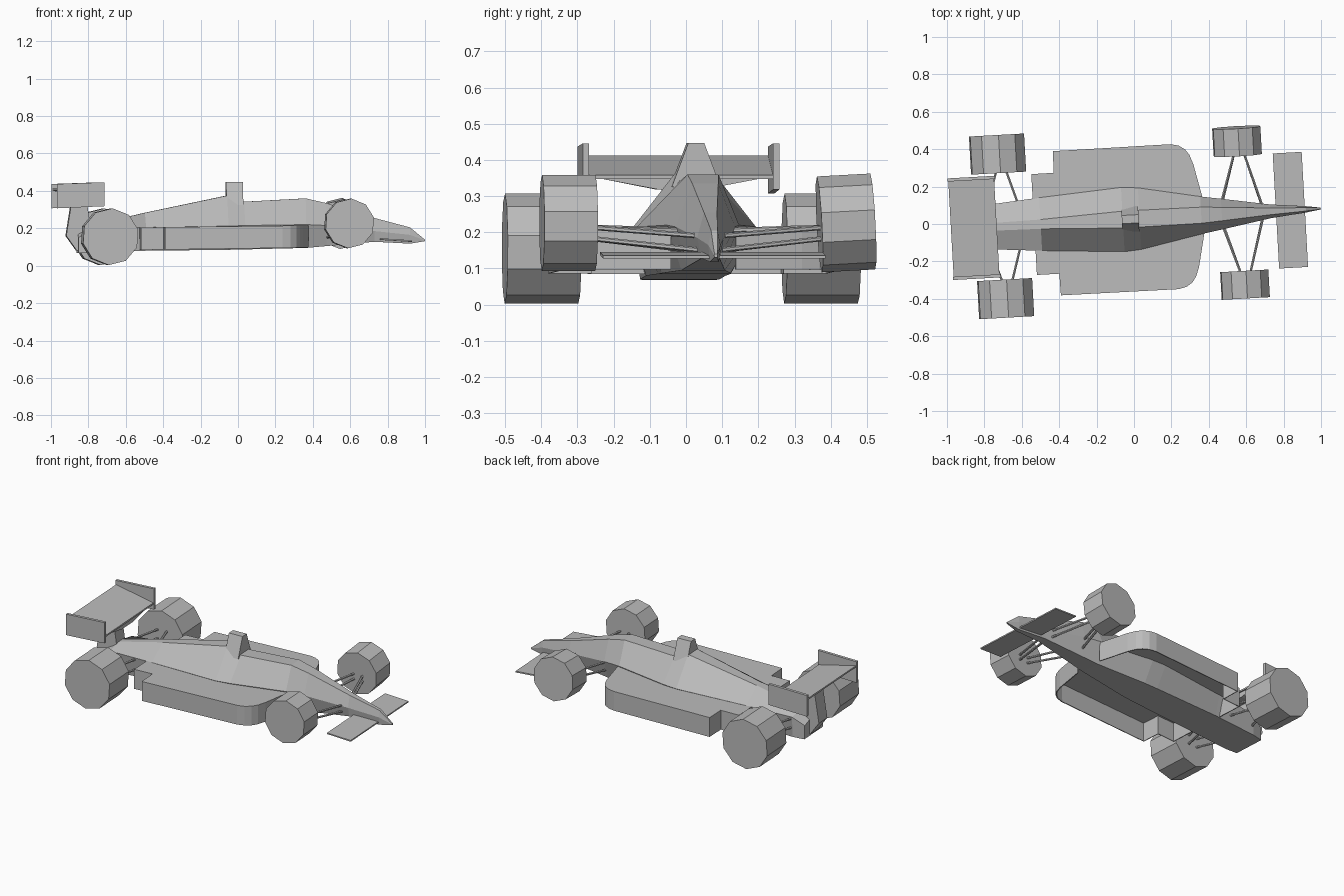
import bpy, bmesh, math
from mathutils import Matrix, Vector

cube = bpy.data.objects.get("Cube")
if cube:
    bpy.data.objects.remove(cube, do_unlink=True)

# One plain grey
GREY = (0.5, 0.5, 0.5, 1)
mat = bpy.data.materials.new("plain_grey")
mat.use_nodes = True
mat.diffuse_color = GREY
bsdf = next(n for n in mat.node_tree.nodes if n.type == 'BSDF_PRINCIPLED')
bsdf.inputs["Base Color"].default_value = GREY
bsdf.inputs["Roughness"].default_value = 0.8

# The car runs along +x, turned slightly about z
PLACE = Matrix.Translation((0, 0.027, 0)) @ Matrix.Rotation(math.radians(3.2), 4, 'Z')


def finish(name, bm):
    bmesh.ops.recalc_face_normals(bm, faces=bm.faces)
    mesh = bpy.data.meshes.new(name)
    bm.to_mesh(mesh)
    bm.free()
    mesh.materials.append(mat)
    ob = bpy.data.objects.new(name, mesh)
    ob.matrix_world = PLACE
    bpy.context.scene.collection.objects.link(ob)
    return ob


def loft(name, rings):
    """Skin a list of matching point rings and cap both ends."""
    bm = bmesh.new()
    vs = [[bm.verts.new(p) for p in ring] for ring in rings]
    n = len(vs[0])
    for a, b in zip(vs, vs[1:]):
        for i in range(n):
            j = (i + 1) % n
            bm.faces.new((a[i], a[j], b[j], b[i]))
    bm.faces.new(vs[0])
    bm.faces.new(vs[-1])
    return finish(name, bm)


def side_prism(name, profile, y0, y1):
    """Extrude an x-z profile between two y positions."""
    return loft(name, [[(x, y, z) for x, z in profile] for y in (y0, y1)])


def cylinder(name, a, b, radius, sides, spin=0):
    a, b = Vector(a), Vector(b)
    axis = b - a
    turn = axis.to_track_quat('Z', 'Y').to_matrix().to_4x4()
    bm = bmesh.new()
    bmesh.ops.create_cone(bm, cap_ends=True, segments=sides, radius1=radius, radius2=radius,
                          depth=axis.length,
                          matrix=Matrix.Translation((a + b) / 2) @ turn
                          @ Matrix.Rotation(spin, 4, 'Z'))
    return finish(name, bm)


# Body: x, then height and half-width of the ridge, the waist and the belly
SECTIONS = [
    (-0.86, 0.175, 0.02, 0.15, 0.095, 0.068, 0.10),
    (-0.79, 0.215, 0.02, 0.195, 0.118, 0.07, 0.11),
    (-0.50, 0.283, 0.025, 0.205, 0.142, 0.08, 0.11),
    (-0.06, 0.375, 0.045, 0.212, 0.172, 0.085, 0.10),
    (0.03, 0.342, 0.045, 0.215, 0.165, 0.087, 0.095),
    (0.36, 0.36, 0.043, 0.22, 0.10, 0.095, 0.06),
    (0.47, 0.335, 0.036, 0.215, 0.082, 0.105, 0.05),
    (0.73, 0.255, 0.018, 0.185, 0.037, 0.128, 0.025),
    (0.92, 0.205, 0.009, 0.165, 0.017, 0.118, 0.012),
    (1.00, 0.140, 0.004, 0.136, 0.005, 0.131, 0.004),
]
loft("body", [[(x, -wt, zt), (x, wt, zt), (x, wm, zm), (x, wb, zb), (x, -wb, zb), (x, -wm, zm)]
              for x, zt, wt, zm, wm, zb, wb in SECTIONS])

# Air intake above the driver's seat
loft("air_intake", [[(x, -0.068, 0.325), (x, 0.068, 0.325), (x, 0.022, 0.447), (x, -0.022, 0.447)]
                    for x in (-0.065, 0.025)])

# Side pods: a top plate with a skirt, open underneath
POD = [(-0.535, 0.08), (-0.535, 0.27), (-0.415, 0.27), (-0.413, 0.386), (0.217, 0.388),
       (0.26, 0.378), (0.293, 0.356), (0.315, 0.325), (0.333, 0.275), (0.373, 0.09)]
for side, label in ((1, "left"), (-1, "right")):
    bm = bmesh.new()
    top = [bm.verts.new((x, side * y, 0.211 + 0.012 * x)) for x, y in POD]
    low = [bm.verts.new((x, side * y, 0.092 + 0.014 * x)) for x, y in POD]
    bm.faces.new(top)
    for i in range(len(POD) - 1):
        bm.faces.new((top[i], top[i + 1], low[i + 1], low[i]))
    pod = finish("side_pod_" + label, bm)
    solid = pod.modifiers.new("thickness", 'SOLIDIFY')
    solid.thickness = 0.006
    solid.offset = -1

# Wheels: ten flat sides each
for side, label in ((1, "left"), (-1, "right")):
    for end, x, y, z, r, half in (("front", 0.573, 0.384, 0.226, 0.133, 0.074),
                                  ("rear", -0.709, 0.387, 0.155, 0.152, 0.102)):
        camber = 0.004 if (end, side) == ("front", 1) else 0
        cylinder(f"{end}_wheel_{label}", (x, side * y - half, z - camber),
                 (x, side * y + half, z + camber), r, 10, math.radians(4))

    # Suspension arms in two levels
    ARMS = [((0.56, 0.34), (0.47, 0.06), 0.215, 0.205), ((0.60, 0.34), (0.69, 0.03), 0.215, 0.19),
            ((0.56, 0.34), (0.47, 0.04), 0.185, 0.15), ((0.60, 0.34), (0.69, 0.02), 0.185, 0.15),
            ((-0.67, 0.30), (-0.61, 0.10), 0.185, 0.19), ((-0.67, 0.30), (-0.61, 0.10), 0.13, 0.125),
            ((-0.72, 0.30), (-0.79, 0.08), 0.185, 0.18), ((-0.72, 0.30), (-0.79, 0.08), 0.13, 0.125)]
    for i, (outer, inner, zo, zi) in enumerate(ARMS):
        cylinder(f"suspension_arm_{label}_{i + 1}", (outer[0], side * outer[1], zo),
                 (inner[0], side * inner[1], zi), 0.007, 6)

    # Rear wing end plates
    side_prism("rear_wing_end_plate_" + label,
               [(-0.984, 0.307), (-0.73, 0.318), (-0.73, 0.446), (-0.984, 0.437)],
               side * 0.255, side * 0.272)

# Wings
side_prism("front_wing", [(0.76, 0.138), (0.76, 0.146), (0.915, 0.136), (0.915, 0.128)],
           -0.308, 0.308)
side_prism("rear_wing", [(-0.98, 0.402), (-0.98, 0.412), (-0.735, 0.358), (-0.735, 0.348)],
           -0.257, 0.257)

# Brace under the rear wing, and the post carrying it
loft("rear_wing_brace", [[(x, -0.25, z), (x, 0.25, z), (x, 0.06, 0.318), (x, -0.06, 0.318)]
                         for x, z in ((-0.88, 0.382), (-0.745, 0.354))])
side_prism("rear_wing_post", [(-0.895, 0.33), (-0.81, 0.33), (-0.79, 0.20), (-0.79, 0.08),
                              (-0.865, 0.08), (-0.922, 0.16)], -0.045, 0.045)
